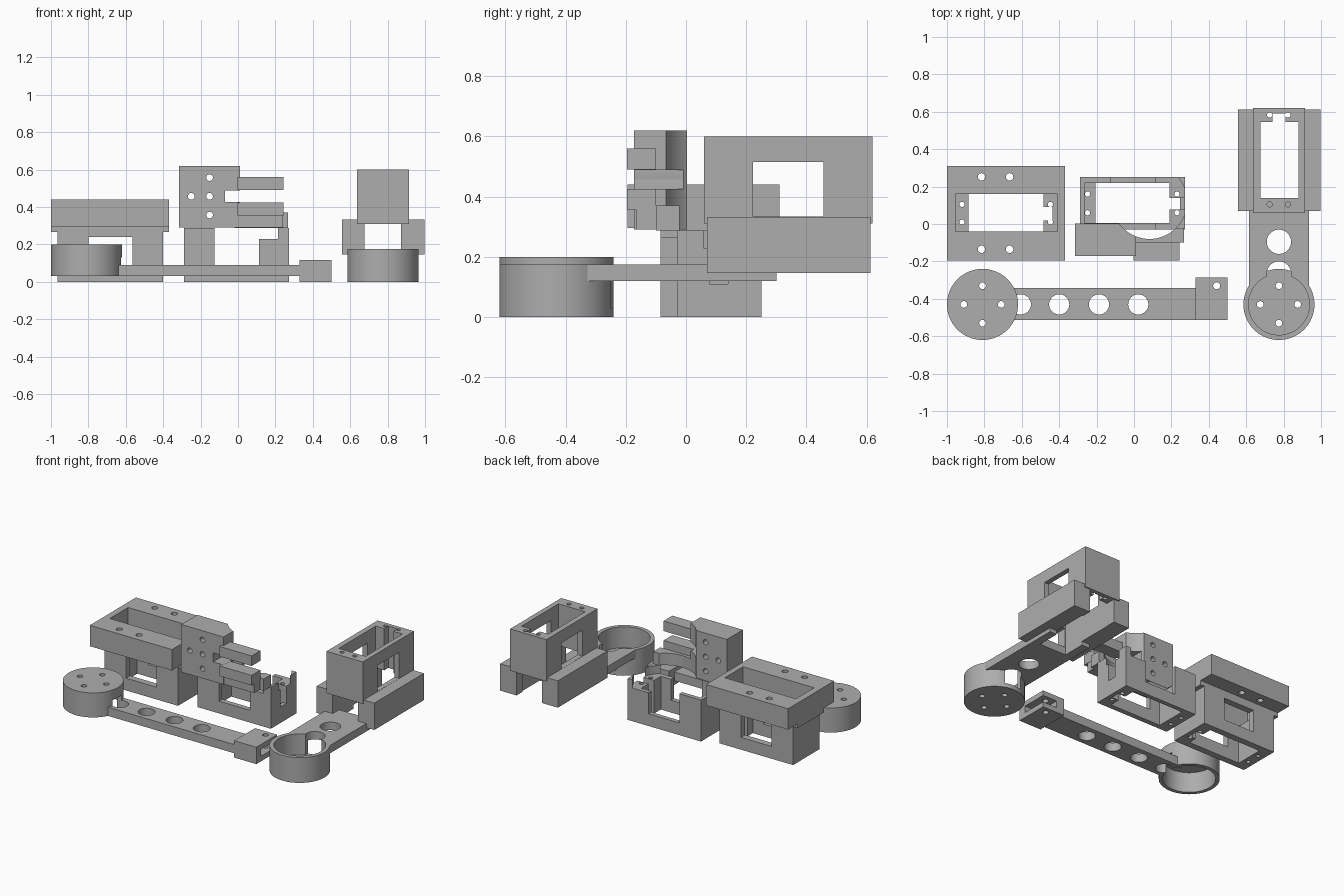
import bpy, math

grey = bpy.data.materials.new("plain_grey")
grey.diffuse_color = (0.42, 0.42, 0.42, 1)


def box(name, x0, x1, y0, y1, z0, z1):
    bpy.ops.mesh.primitive_cube_add(size=1, location=((x0 + x1) / 2, (y0 + y1) / 2, (z0 + z1) / 2))
    o = bpy.context.object
    o.name = name
    o.scale = (x1 - x0, y1 - y0, z1 - z0)
    bpy.ops.object.transform_apply(location=True, rotation=True, scale=True)
    return o


def cyl(name, x, y, r, z0, z1, n=24):
    bpy.ops.mesh.primitive_cylinder_add(vertices=n, radius=r, depth=z1 - z0, location=(x, y, (z0 + z1) / 2))
    o = bpy.context.object
    o.name = name
    bpy.ops.object.transform_apply(location=True, rotation=True, scale=True)
    return o


def combine(target, tool, op):
    m = target.modifiers.new("b", 'BOOLEAN')
    m.operation, m.solver, m.object = op, 'EXACT', tool
    bpy.context.view_layer.objects.active = target
    bpy.ops.object.modifier_apply(modifier=m.name)
    bpy.data.objects.remove(tool, do_unlink=True)


def add(t, tool):
    combine(t, tool, 'UNION')


def cut(t, tool):
    combine(t, tool, 'DIFFERENCE')


def cut_box(t, *dims):
    cut(t, box("cutter", *dims))


def holes(t, points, r, z0, z1, n=16):
    for x, y in points:
        cut(t, cyl("cutter", x, y, r, z0, z1, n))


def finish(o):
    o.data.materials.clear()
    o.data.materials.append(grey)
    bpy.ops.object.select_all(action='DESELECT')
    o.select_set(True)
    bpy.context.view_layer.objects.active = o
    bpy.ops.object.shade_smooth_by_angle(angle=math.radians(30))


# Flanged motor holder on the left
h = box("flanged_holder", -0.965, -0.40, -0.085, 0.205, 0, 0.30)
add(h, box("tab", -1, -0.37, -0.085, 0.205, 0.265, 0.35))
add(h, box("flange", -1, -0.37, -0.195, 0.31, 0.295, 0.44))
cut_box(h, -0.955, -0.41, -0.04, 0.16, 0.265, 0.5)      # recess
cut_box(h, -0.885, -0.485, -0.04, 0.16, -0.1, 0.4)      # shaft through
cut_box(h, -0.50, -0.435, 0.02, 0.09, -0.1, 0.4)        # cable notch
cut_box(h, -0.80, -0.565, -0.15, 0.25, 0.085, 0.24)     # side windows
holes(h, [(x, y) for x in (-0.92, -0.447) for y in (0.01, 0.105)], 0.014, -0.1, 0.4)
holes(h, [(x, y) for x in (-0.815, -0.665) for y in (-0.135, 0.252)], 0.02, 0.2, 0.5)
finish(h)

# Open motor holder in the middle
m = box("open_holder", -0.29, 0.273, -0.03, 0.25, 0, 0.287)
cut_box(m, -0.265, 0.245, 0.005, 0.22, 0.23, 0.4)
cut_box(m, -0.205, 0.19, 0.005, 0.22, -0.1, 0.4)
cut_box(m, -0.125, 0.112, -0.1, 0.3, 0.085, 0.4)        # side windows
cut_box(m, 0.17, 0.245, 0.078, 0.14, -0.1, 0.4)         # cable notch
cut_box(m, 0.2, 0.3, 0.078, 0.14, 0.11, 0.4)
cut(m, cyl("cutter", 0.083, 0.12, 0.2, 0.23, 0.4, 64))  # round clearance
holes(m, [(x, y) for x in (-0.248, 0.23) for y in (0.06, 0.16)], 0.014, -0.1, 0.4)
finish(m)

# Gripper block with fingers
g = box("gripper_block", -0.315, 0.01, -0.172, 0.003, 0.29, 0.62)
add(g, box("rear_bar", -0.02, 0.267, -0.10, -0.022, 0.287, 0.37))
add(g, box("lower_bar", -0.02, 0.24, -0.165, -0.09, 0.29, 0.36))
for z in (0.355, 0.49):
    add(g, box("finger", -0.004, 0.242, -0.196, -0.10, z, z + 0.07))
cut(g, cyl("cutter", 0.083, 0.12, 0.2, 0.2, 0.7, 64))
cut_box(g, -0.07, 0.4, -0.3, 0.1, 0.426, 0.489)          # slot
for x, z in [(-0.152, 0.557), (-0.152, 0.457), (-0.152, 0.357), (-0.25, 0.457), (-0.053, 0.457)]:
    c = cyl("cutter", 0, 0, 0.018, -0.3, 0.3, 16)
    c.rotation_euler = (math.pi / 2, 0, 0)
    c.location = (x, 0, z)
    bpy.context.view_layer.update()
    cut(g, c)
finish(g)

# Long link: hollow cap, drilled arm, end clip
a = cyl("long_link", -0.81, -0.43, 0.19, 0.03, 0.2, 64)
add(a, box("arm", -0.75, 0.35, -0.513, -0.343, 0.03, 0.09))
add(a, box("end_clip", 0.33, 0.5, -0.513, -0.285, 0, 0.117))
cut(a, cyl("cutter", -0.81, -0.43, 0.165, -0.1, 0.17, 64))
cut_box(a, 0.39, 0.6, -0.46, -0.2, 0.035, 0.082)
holes(a, [(-0.605, -0.43), (-0.4, -0.43), (-0.187, -0.43), (0.023, -0.43)], 0.054, -0.1, 0.13, 32)
holes(a, [(0.442, -0.33)], 0.019, -0.1, 0.3)
holes(a, [(-0.81, -0.33), (-0.81, -0.53), (-0.91, -0.43), (-0.71, -0.43)], 0.018, 0.1, 0.3)
finish(a)

# Short link: open cup, plate and upright motor holder with side rails
s = cyl("short_link", 0.775, -0.43, 0.19, 0, 0.175, 64)
add(s, box("plate", 0.615, 0.935, -0.43, 0.30, 0.12, 0.175))
cut(s, cyl("cutter", 0.775, -0.43, 0.163, 0.03, 0.4, 64))
for x0, x1 in ((0.555, 0.677), (0.872, 0.997)):
    add(s, box("rail", x0, x1, 0.07, 0.612, 0.147, 0.333))
add(s, box("upright", 0.637, 0.915, 0.06, 0.62, 0.31, 0.60))
cut_box(s, 0.677, 0.872, 0.14, 0.7, 0.05, 0.31)         # space between rails
cut_box(s, 0.675, 0.88, 0.14, 0.545, 0.0, 0.7)          # motor shaft
cut_box(s, 0.74, 0.81, 0.52, 0.59, 0.2, 0.7)            # cable notch
cut_box(s, 0.5, 1.1, 0.222, 0.457, 0.334, 0.515)        # side windows
holes(s, [(x, y) for x in (0.725, 0.823) for y in (0.105, 0.583)], 0.014, 0.2, 0.7)
holes(s, [(0.775, -0.095), (0.775, -0.265)], 0.065, 0.03, 0.25, 32)
holes(s, [(0.775, -0.33), (0.775, -0.53), (0.675, -0.43), (0.875, -0.43)], 0.018, -0.1, 0.1)
finish(s)
